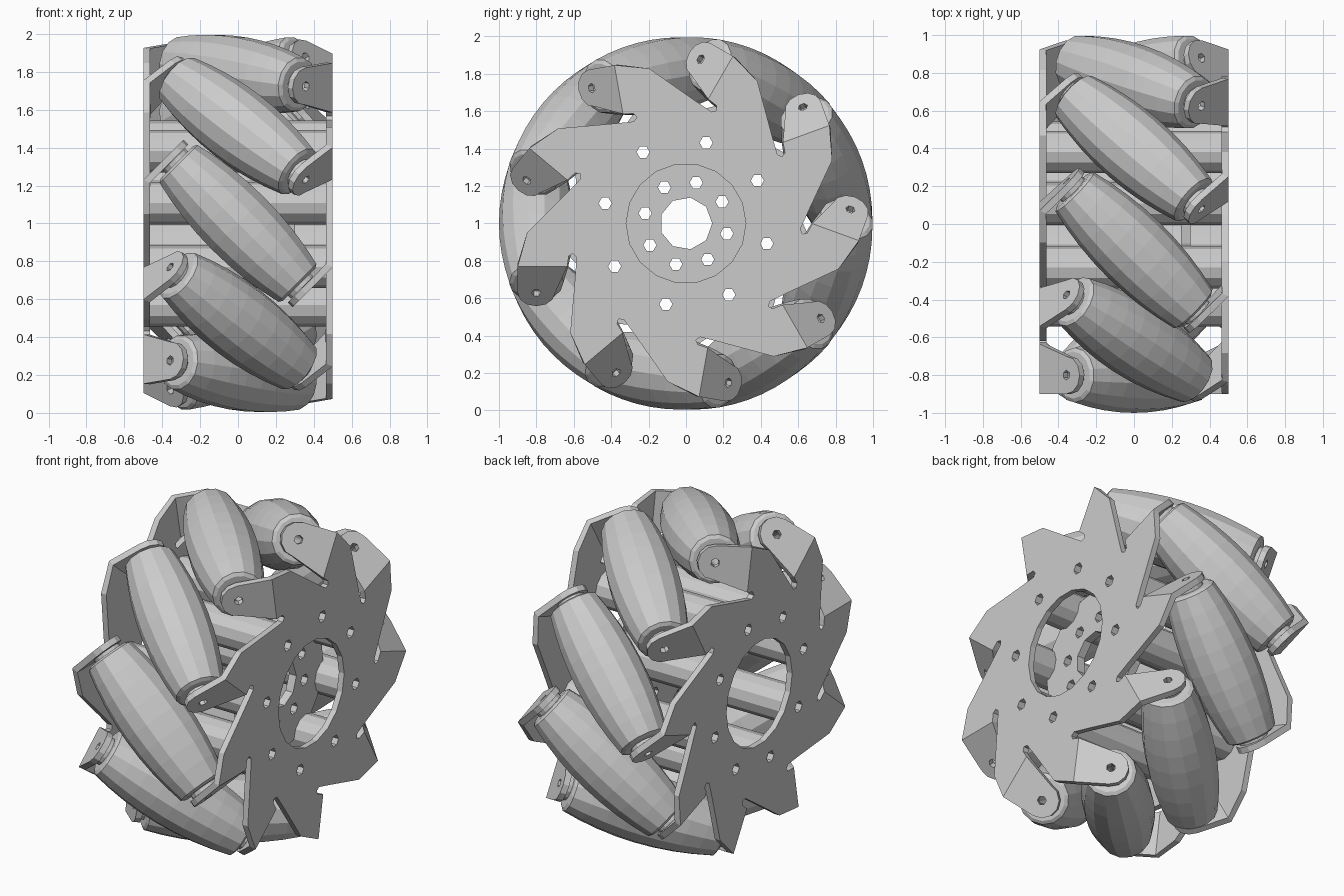
import bpy, bmesh
from math import sin, cos, pi, radians, sqrt
from mathutils import Vector, Matrix

if "Cube" in bpy.data.objects:
    bpy.data.objects.remove(bpy.data.objects["Cube"])

N = 9                 # rollers
STEP = 2 * pi / N
PHI0 = radians(20)    # angular position of first roller
RC = 0.80             # roller axis distance from wheel axis
Q = sqrt(0.5)
CENTRE = Matrix.Translation((0, 0, 1))


def wheel_pt(x, u, v, phi):
    """x along axle, u radial and v tangential at angle phi."""
    return Vector((x, u * cos(phi) - v * sin(phi), u * sin(phi) + v * cos(phi)))


def finish(name, bm, matrix=CENTRE, thickness=0):
    bm.transform(matrix)
    me = bpy.data.meshes.new(name)
    bm.to_mesh(me)
    bm.free()
    ob = bpy.data.objects.new(name, me)
    bpy.context.collection.objects.link(ob)
    if thickness:
        m = ob.modifiers.new("thickness", 'SOLIDIFY')
        m.thickness = thickness
        m.offset = -1
        m.use_even_offset = True
    return ob


def circle(cx, cy, r, n, a0=0.0):
    return [(cx + r * cos(a0 + 2 * pi * i / n), cy + r * sin(a0 + 2 * pi * i / n))
            for i in range(n)]


def sheet(bm, loops, place):
    """Fill an outline with holes; place maps 2D points into 3D."""
    edges = []
    for loop in loops:
        vs = [bm.verts.new(place(*p)) for p in loop]
        edges += [bm.edges.new((vs[i - 1], vs[i])) for i in range(len(vs))]
    bmesh.ops.triangle_fill(bm, use_beauty=True, use_dissolve=False, edges=edges)


def clean(bm):
    bmesh.ops.remove_doubles(bm, verts=bm.verts, dist=1e-4)
    bm.normal_update()
    for f in bm.faces:
        if f.normal.x < 0:
            f.normal_flip()


def ring_holes(radius, hole_r, a0):
    return [circle(radius * cos(a0 + i * pi / 4), radius * sin(a0 + i * pi / 4), hole_r, 6)
            for i in range(8)]


# Side plates: a star-shaped sheet with ears folded 45 degrees inward
FOLD = 0.23


def side_plate(name, hole_angle, matrix):
    bm = bmesh.new()
    outline = []
    for k in range(N):
        phi = PHI0 - k * STEP
        for u, v in [(.593, .29), (.585, .18), (.605, .16), (.627, .175),
                     (.635, FOLD), (.90, FOLD), (.85, .05)]:
            p = wheel_pt(0, u, v, phi)
            outline.append((p.y, p.z))
    sheet(bm, [outline, circle(0, 0, .32, 18)] + ring_holes(.445, .035, hole_angle),
          lambda y, z: (.5, y, z))
    tip = [(.8 + .1 * cos(i * pi / 6), .2 + .1 * sin(i * pi / 6)) for i in range(7)]
    ear = [(.635, 0), (.90, 0)] + tip
    for k in range(N):
        phi = PHI0 + k * STEP
        sheet(bm, [ear, circle(.8, .2, .026, 6)],
              lambda u, w: wheel_pt(.5 - w * Q, u, FOLD + w * Q, phi))
    clean(bm)
    return finish(name, bm, CENTRE @ matrix, .036)


side_plate("right_side_plate", radians(31), Matrix.Identity(4))
side_plate("left_side_plate", radians(14), Matrix.Rotation(pi, 4, 'Y'))

# Hub disc set in from the right plate
bm = bmesh.new()
sheet(bm, [circle(0, 0, .40, 24), circle(0, 0, .14, 9)] + ring_holes(.225, .035, radians(31)),
      lambda y, z: (.30, y, z))
clean(bm)
finish("hub_disc", bm, CENTRE, .05)


def lathe(name, profile, segs, origin, axis):
    """Revolve a closed (along, radius) profile about an axis."""
    rot = axis.to_track_quat('Z', 'Y').to_matrix().to_4x4()
    bm = bmesh.new()
    rings = [[bm.verts.new((r * cos(2 * pi * j / segs), r * sin(2 * pi * j / segs), s))
              for j in range(segs)] for s, r in profile]
    for i in range(len(rings)):
        a, b = rings[i - 1], rings[i]
        for j in range(segs):
            k = (j + 1) % segs
            bm.faces.new((a[j], a[k], b[k], b[j]))
    bmesh.ops.recalc_face_normals(bm, faces=bm.faces)
    return finish(name, bm, CENTRE @ Matrix.Translation(origin) @ rot)


# Hollow spacer tubes between the plates
for i in range(8):
    a = radians(31) + i * pi / 4
    lathe(f"spacer_tube_{i + 1}", [(-.464, .035), (-.464, .112), (.464, .112), (.464, .035)],
          12, wheel_pt(0, .445, 0, a), Vector((1, 0, 0)))

# Barrel profile whose envelope is the wheel's rolling cylinder
barrel = []
for i in range(-4, 5):
    s = i * .102
    t = s * Q
    d = sqrt(RC * RC + t * t)
    shift = (1 - d) * t / d * Q
    barrel.append((s + shift, sqrt((1 - d) ** 2 - shift ** 2)))
end = barrel[-1][0] + .012
profile = ([(-.478, .026), (-.478, .085), (-end, .085), (-end, .125)] + barrel +
           [(end, .125), (end, .085), (.478, .085), (.478, .026)])

# Angled rollers
for k in range(N):
    phi = PHI0 + k * STEP
    axis = wheel_pt(Q, 0, Q, phi)
    lathe(f"roller_{k + 1}", profile, 14, wheel_pt(0, RC, 0, phi), axis)
